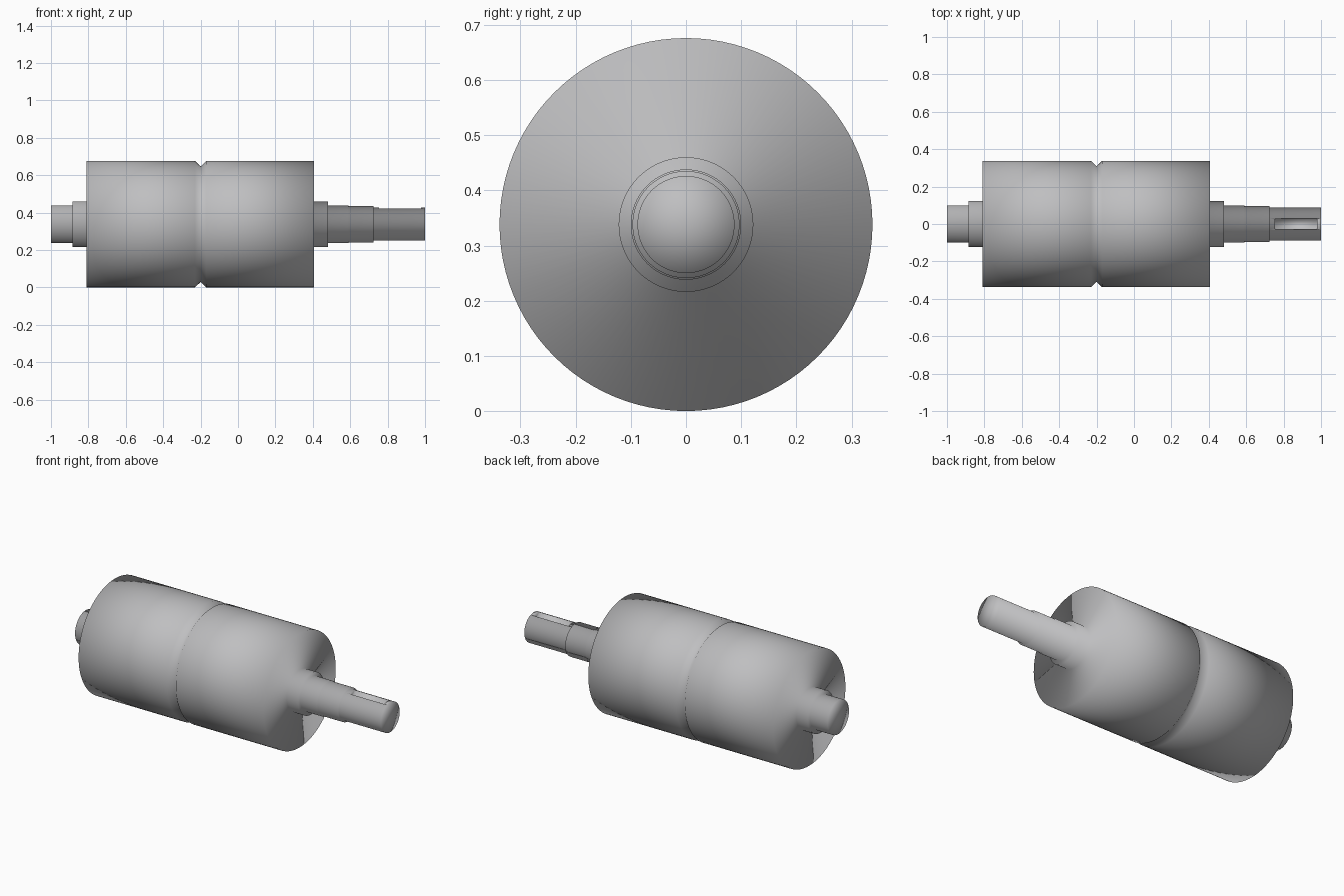
import bpy, bmesh, math

if "Cube" in bpy.data.objects:
    bpy.data.objects.remove(bpy.data.objects["Cube"])

SIDES = 96
AXIS_Z = 0.338

steel = bpy.data.materials.new("brushed grey")
steel.diffuse_color = (0.52, 0.52, 0.53, 1)
steel.use_nodes = True
steel.node_tree.nodes["Principled BSDF"].inputs["Base Color"].default_value = steel.diffuse_color


def lathe(name, profile):
    """Revolve (x, radius) points about the long axis, closing both ends."""
    bm = bmesh.new()
    rings = []
    for x, r in profile:
        n = 1 if r == 0 else SIDES
        rings.append([bm.verts.new((x, r * math.sin(2 * math.pi * i / SIDES),
                                    AXIS_Z + r * math.cos(2 * math.pi * i / SIDES)))
                      for i in range(n)])
    for a, b in zip(rings, rings[1:]):
        for i in range(SIDES):
            j = (i + 1) % SIDES
            quad = [a[i % len(a)], a[j % len(a)], b[j % len(b)], b[i % len(b)]]
            bm.faces.new(list(dict.fromkeys(quad)))
    bmesh.ops.recalc_face_normals(bm, faces=bm.faces)
    for f in bm.faces:
        f.smooth = True
    mesh = bpy.data.meshes.new(name)
    bm.to_mesh(mesh)
    bm.free()
    mesh.materials.append(steel)
    obj = bpy.data.objects.new(name, mesh)
    bpy.context.collection.objects.link(obj)
    return obj


# Roller: left journal, collar, grooved drum, collar, stepped drive shaft
roller = lathe("roller", [
    (-1.0, 0), (-1.0, 0.10), (-0.885, 0.10),
    (-0.885, 0.122), (-0.81, 0.122),
    (-0.81, 0.338), (-0.23, 0.338), (-0.20, 0.309), (-0.17, 0.338), (0.405, 0.338),
    (0.405, 0.122), (0.48, 0.122),
    (0.48, 0.10), (0.59, 0.10), (0.59, 0.097), (0.725, 0.097),
    (0.725, 0.088), (1.0, 0.088), (1.0, 0)])

# Keyway milled into the top of the drive shaft
bpy.ops.mesh.primitive_cube_add(size=1, location=(0.866, 0, AXIS_Z + 0.088))
cutter = bpy.context.object
cutter.name = "keyway_cutter"
cutter.scale = (0.225, 0.056, 0.07)
cutter.hide_render = True
cutter.data.materials.append(steel)
bpy.ops.object.shade_smooth()

cut = roller.modifiers.new("keyway", 'BOOLEAN')
cut.operation = 'DIFFERENCE'
cut.solver = 'EXACT'
cut.object = cutter
bpy.ops.object.select_all(action='DESELECT')
bpy.context.view_layer.objects.active = roller
roller.select_set(True)
bpy.ops.object.modifier_apply(modifier=cut.name)
bpy.data.objects.remove(cutter)
